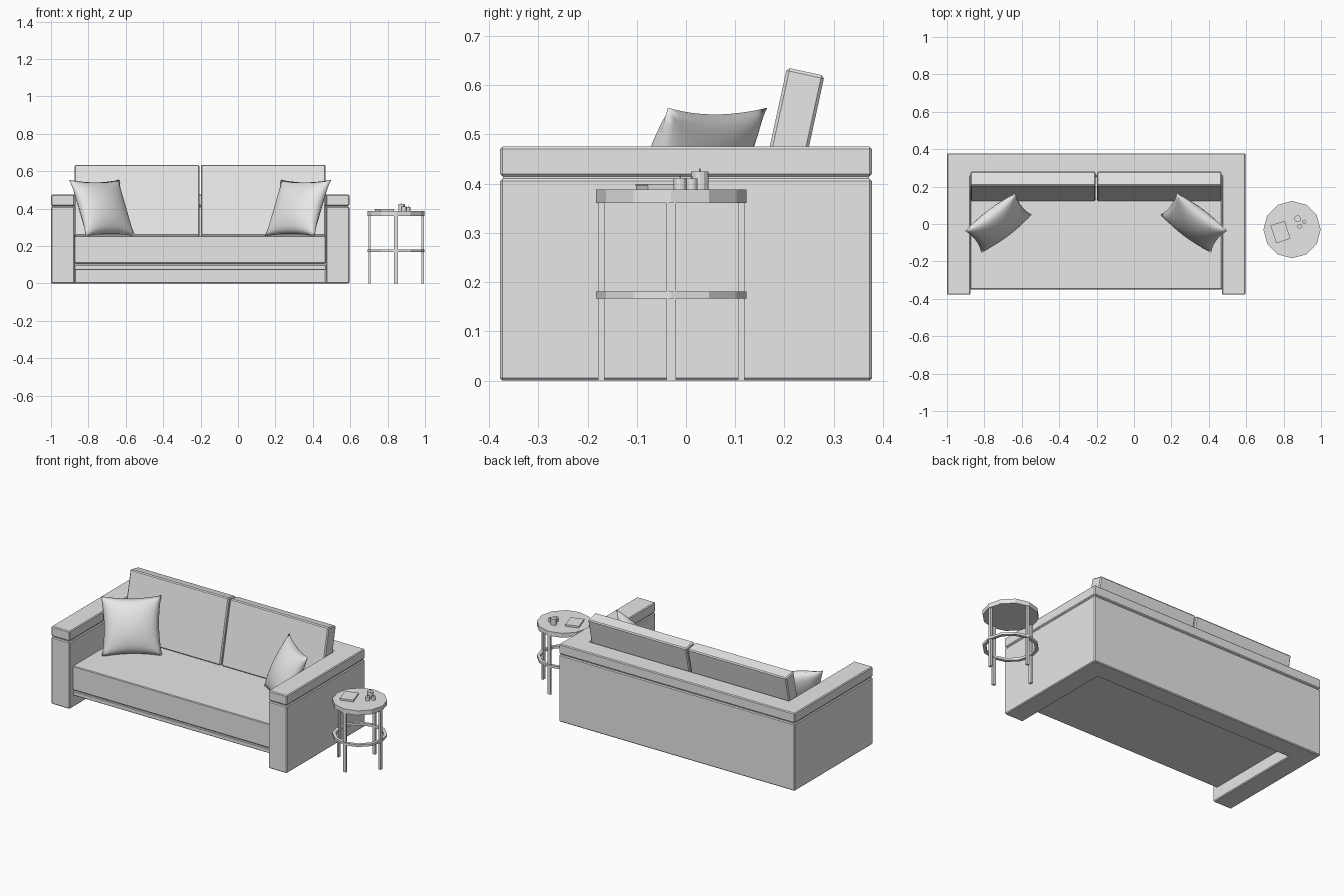
import bpy, bmesh
from math import radians, pi, sin, cos
from mathutils import Matrix, Vector

if "Cube" in bpy.data.objects:
    bpy.data.objects.remove(bpy.data.objects["Cube"])

grey = bpy.data.materials.new("plain_grey")
grey.use_nodes = True
grey.diffuse_color = (0.8, 0.8, 0.8, 1)
grey.node_tree.nodes["Principled BSDF"].inputs["Base Color"].default_value = (0.8, 0.8, 0.8, 1)

MID = -0.2025           # sofa centre line
INNER, OUTER = 0.6725, 0.7975
TABLE = Vector((0.845, -0.03, 0))
TABLE_TOP = 0.388


def finish(name, bm, bevel=0, segments=1):
    bmesh.ops.recalc_face_normals(bm, faces=bm.faces)
    mesh = bpy.data.meshes.new(name)
    bm.to_mesh(mesh)
    bm.free()
    obj = bpy.data.objects.new(name, mesh)
    bpy.context.collection.objects.link(obj)
    mesh.materials.append(grey)
    if bevel:
        mod = obj.modifiers.new("soft_edges", 'BEVEL')
        mod.width, mod.segments = bevel, segments
    return obj


def box(name, center, size, bevel=0, rot=None):
    bm = bmesh.new()
    bmesh.ops.create_cube(bm, size=1, matrix=Matrix.Diagonal((*size, 1)))
    obj = finish(name, bm, bevel)
    obj.location = center
    if rot:
        obj.rotation_euler = rot
    return obj


def span(name, x, y, z, bevel=0):
    pairs = (x, y, z)
    return box(name, [(a + b) / 2 for a, b in pairs], [b - a for a, b in pairs], bevel)


def u_prism(name, z0, z1, inset=0, bevel=0):
    """U-shaped plan: two arms joined by the back."""
    o, i = OUTER - inset, INNER + inset
    front, back, wall = -0.378 + inset, 0.378 - inset, 0.255 + inset
    half = [(o, back), (o, front), (i, front), (i, wall)]
    plan = half + [(-x, y) for x, y in reversed(half)]
    bm = bmesh.new()
    face = bm.faces.new([bm.verts.new((MID + x, y, z0)) for x, y in plan])
    new = bmesh.ops.extrude_face_region(bm, geom=[face])["geom"]
    bmesh.ops.translate(bm, vec=(0, 0, z1 - z0),
                        verts=[v for v in new if isinstance(v, bmesh.types.BMVert)])
    return finish(name, bm, bevel)


def disc(name, center, radius, z0, z1, sides, top_scale=1):
    bm = bmesh.new()
    bmesh.ops.create_cone(bm, cap_ends=True, segments=sides, radius1=radius,
                          radius2=radius * top_scale, depth=z1 - z0)
    obj = finish(name, bm)
    obj.location = (center[0], center[1], (z0 + z1) / 2)
    return obj


def hoop(name, center, outer, inner, z0, z1, sides):
    bm = bmesh.new()
    loops = []
    for r, z in ((outer, z0), (outer, z1), (inner, z1), (inner, z0)):
        loops.append([bm.verts.new((r * sin(2 * pi * k / sides), r * cos(2 * pi * k / sides), z))
                      for k in range(sides)])
    for a, b in zip(loops, loops[1:] + loops[:1]):
        for k in range(sides):
            n = (k + 1) % sides
            bm.faces.new((a[k], a[n], b[n], b[k]))
    obj = finish(name, bm)
    obj.location = center
    return obj


def pillow(name, x, angle):
    half, puff, pinch = 0.168, 0.066, 0.09
    bm = bmesh.new()
    for side in (1, -1):
        made = bmesh.ops.create_grid(bm, x_segments=20, y_segments=20, size=1)["verts"]
        for v in made:
            u, w = v.co.x, v.co.y
            bulge = max(0, (1 - u * u) * (1 - w * w)) ** 0.55
            v.co = (half * u * (1 - pinch * (1 - w * w)),
                    half * w * (1 - pinch * (1 - u * u)), side * puff * bulge)
    bmesh.ops.remove_doubles(bm, verts=bm.verts, dist=0.0001)
    for f in bm.faces:
        f.smooth = True
    obj = finish(name, bm)
    obj.location = (x, 0.006, 0.403)
    obj.rotation_euler = (radians(64.2), 0, angle)


# Sofa frame with a shadow gap under the cap
u_prism("sofa_frame", 0, 0.41, bevel=0.005)
u_prism("frame_gap", 0.4, 0.42, inset=0.006)
u_prism("frame_cap", 0.415, 0.475, bevel=0.005)

# Seat
inside = (MID - INNER, MID + INNER)
span("seat_base", inside, (-0.345, 0.256), (0.073, 0.1), 0.003)
span("seat_gap", inside, (-0.335, 0.256), (0.09, 0.12))
span("seat_cushion", inside, (-0.35, 0.256), (0.108, 0.255), 0.004)

# Mirrored back cushions and throw pillows
for side, label in ((-1, "right"), (1, "left")):
    box("back_cushion_" + label, (MID + side * 0.3375, 0.2017, 0.437),
        (0.667, 0.078, 0.39), 0.006, (radians(-12.3), 0, 0))
    pillow("throw_pillow_" + label, MID + side * 0.5225, -side * radians(37))

# Side table
disc("table_top", TABLE, 0.153, 0.361, TABLE_TOP, 12)
hoop("table_hoop", TABLE, 0.153, 0.134, 0.167, 0.181, 12)
for k in range(4):
    a = k * pi / 2
    box("table_leg", TABLE + Vector((0.142 * cos(a), 0.142 * sin(a), 0.181)),
        (0.013, 0.02, 0.362), rot=(0, 0, a))

# Book on the table
turn = (0, 0, radians(18))
book = Vector((0.783, -0.043, 0))
box("book_pages", book + Vector((0, 0, 0.392)), (0.077, 0.098, 0.009), rot=turn)
box("book_cover", book + Vector((0, 0, 0.398)), (0.08, 0.1, 0.003), rot=turn)

# Candles
for x, y, r, top in ((0.875, 0.028, 0.018, 0.425), (0.887, -0.012, 0.013, 0.411),
                     (0.91, 0.012, 0.011, 0.41)):
    disc("candle", (x, y), r, TABLE_TOP - 0.001, top, 12)
    disc("candle_wick", (x, y), 0.0015, top, top + 0.006, 6)
